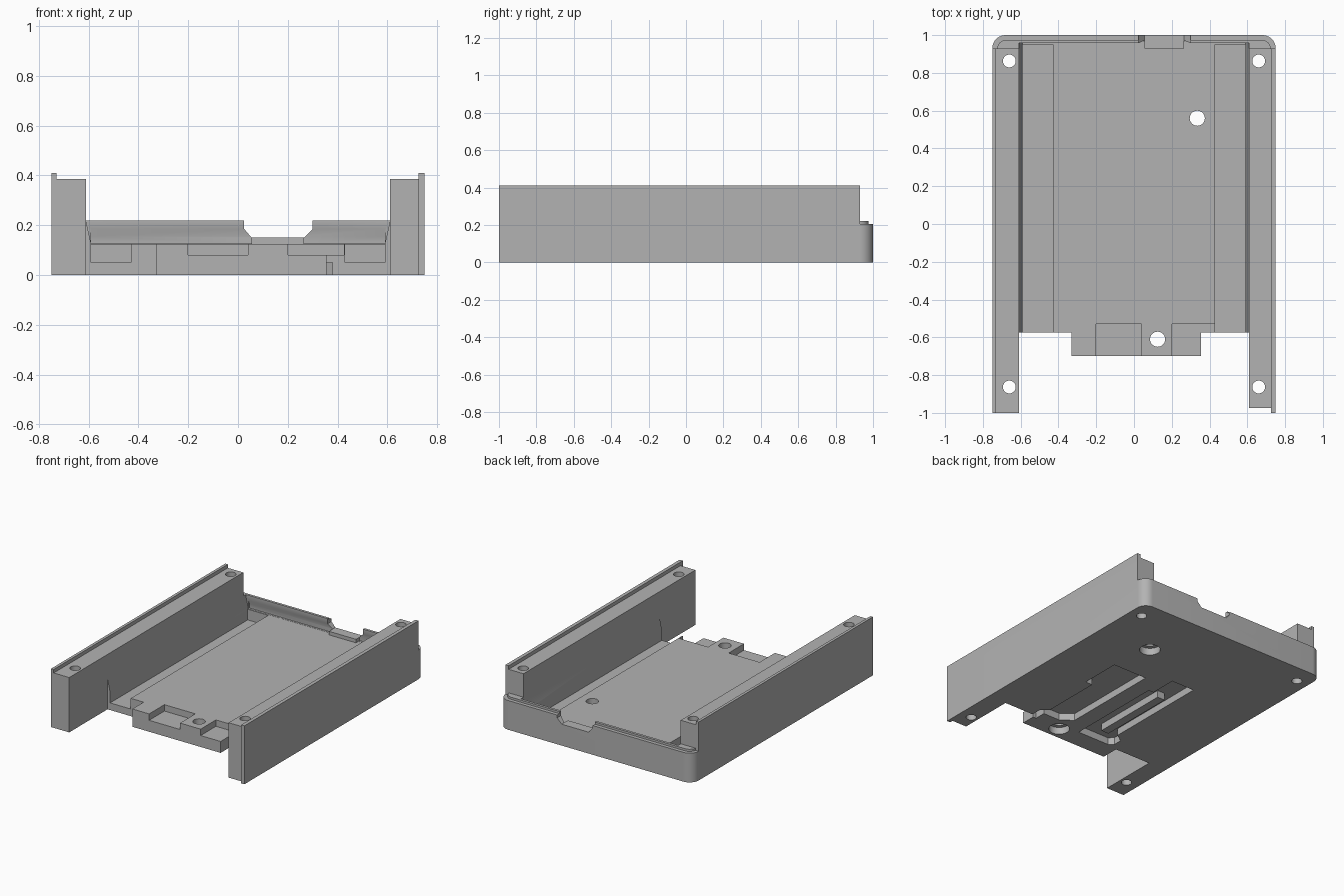
import bpy
import bmesh
import math

old = bpy.data.objects.get("Cube")
if old:
    bpy.data.objects.remove(old, do_unlink=True)

grey = bpy.data.materials.new("plain_grey")
grey.use_nodes = True
GREY = (0.45, 0.45, 0.45, 1)
grey.diffuse_color = GREY
for node in grey.node_tree.nodes:
    if node.type == "BSDF_PRINCIPLED":
        node.inputs["Base Color"].default_value = GREY


def prism(name, pts, axis, a, b):
    """Extrude a 2D outline along an axis, from a to b."""
    place = {"x": lambda p, t: (t, p[0], p[1]),
             "y": lambda p, t: (p[0], t, p[1]),
             "z": lambda p, t: (p[0], p[1], t)}[axis]
    bm = bmesh.new()
    low = [bm.verts.new(place(p, a)) for p in pts]
    high = [bm.verts.new(place(p, b)) for p in pts]
    bm.faces.new(low)
    bm.faces.new(high)
    n = len(pts)
    for i in range(n):
        j = (i + 1) % n
        bm.faces.new((low[i], low[j], high[j], high[i]))
    bmesh.ops.recalc_face_normals(bm, faces=bm.faces)
    mesh = bpy.data.meshes.new(name)
    bm.to_mesh(mesh)
    bm.free()
    mesh.materials.append(grey)
    obj = bpy.data.objects.new(name, mesh)
    bpy.context.collection.objects.link(obj)
    return obj


def box(name, x0, x1, y0, y1, z0, z1):
    return prism(name, [(x0, y0), (x1, y0), (x1, y1), (x0, y1)], "z", z0, z1)


def disc(x, y, r):
    return [(x + r * math.cos(math.tau * i / 32), y + r * math.sin(math.tau * i / 32))
            for i in range(32)]


def outline(w, front, back, r):
    """Plan with two rounded back corners."""
    pts = [(-w, front), (w, front)]
    for cx, start in ((w - r, 0), (r - w, 90)):
        for i in range(11):
            t = math.radians(start + i * 9)
            pts.append((cx + r * math.cos(t), back - r + r * math.sin(t)))
    return pts


body = prism("tray_body", outline(0.75, -1, 1, 0.07), "z", 0, 0.41)


def apply(tool, operation="DIFFERENCE"):
    tool.hide_render = True
    mod = body.modifiers.new(tool.name, "BOOLEAN")
    mod.operation = operation
    mod.solver = "EXACT"
    mod.object = tool
    bpy.context.view_layer.objects.active = body
    bpy.ops.object.modifier_apply(modifier=mod.name)
    bpy.data.objects.remove(tool, do_unlink=True)


def cut(*args):
    apply(box("cutter", *args))


# Low back wall with a stepped top edge
cut(-1, 1, 0.93, 1.2, 0.205, 0.6)
apply(prism("wall_ledge", outline(0.725, 0.88, 0.975, 0.05), "z", 0.1, 0.22), "UNION")

# Open interior with slightly flared side walls
apply(prism("interior", [(-0.59, 0.125), (0.59, 0.125), (0.61, 0.215), (0.61, 0.6),
                         (-0.61, 0.6), (-0.61, 0.215)], "y", -1.2, 0.957))

# Snap groove under the back lip
apply(prism("groove", [(0.94, 0.126), (0.97, 0.126), (0.97, 0.155),
                       (0.957, 0.185), (0.94, 0.185)], "x", -0.59, 0.59))

# Cable notch in the back wall, with its sill
apply(box("notch_sill", 0.055, 0.265, 0.93, 0.999, 0.08, 0.15), "UNION")
apply(prism("notch", [(0.055, 0.15), (0.265, 0.15), (0.3, 0.185), (0.3, 0.5),
                      (0.025, 0.5), (0.025, 0.185)], "y", 0.9, 1.2))

# Rail tops leave a thin outer lip
cut(-0.73, 0.725, -1.2, 1.2, 0.385, 0.6)
cut(0.5, 0.725, -1.2, -0.975, -0.1, 0.6)

# Front bay around the central tab
cut(-0.61, 0.61, -1.2, -0.70, -0.1, 0.6)
cut(-0.61, -0.33, -1.1, -0.575, -0.1, 0.6)
cut(0.355, 0.61, -1.1, -0.575, -0.1, 0.6)

# Long side channels in the floor
cut(-0.59, -0.43, -1.1, 0.95, 0.05, 0.3)
cut(0.43, 0.59, -1.1, 0.95, 0.05, 0.3)

# Shallow recesses in the tab
cut(-0.20, 0.04, -1.1, -0.53, 0.08, 0.3)
cut(0.20, 0.425, -1.1, -0.53, 0.08, 0.3)

# Wire slots on the underside
apply(prism("slot_a", [(0.12, 0.26), (0.385, 0.26), (0.385, -0.03), (0.33, -0.03),
                       (0.33, -0.46), (0.38, -0.5), (0.38, -0.6), (0.33, -0.6),
                       (0.33, -0.52), (0.2, -0.52), (0.12, -0.46)],
            "z", -0.1, 0.05))
apply(prism("slot_b", [(-0.22, 0.34), (-0.04, 0.34), (-0.04, 0.15), (0, 0.15),
                       (0, -0.56), (-0.25, -0.56), (-0.28, -0.53), (-0.28, -0.47),
                       (-0.22, -0.43)], "z", -0.1, 0.05))
apply(box("slot_island", -0.16, -0.10, -0.45, 0.12, 0, 0.09), "UNION")

# Corner screw holes
for sx in (-1, 1):
    for sy in (-1, 1):
        apply(prism("screw_hole", disc(0.66 * sx, 0.863 * sy, 0.034), "z", -0.1, 0.6))

# Floor screw holes, counterbored below
for x, y in ((0.335, 0.56), (0.125, -0.61)):
    apply(prism("floor_hole", disc(x, y, 0.04), "z", -0.1, 0.4))
    apply(prism("counterbore", disc(x, y, 0.068), "z", -0.1, 0.05))

bpy.ops.object.select_all(action="DESELECT")
body.select_set(True)
bpy.context.view_layer.objects.active = body
bpy.ops.object.shade_smooth_by_angle(angle=math.radians(25))
